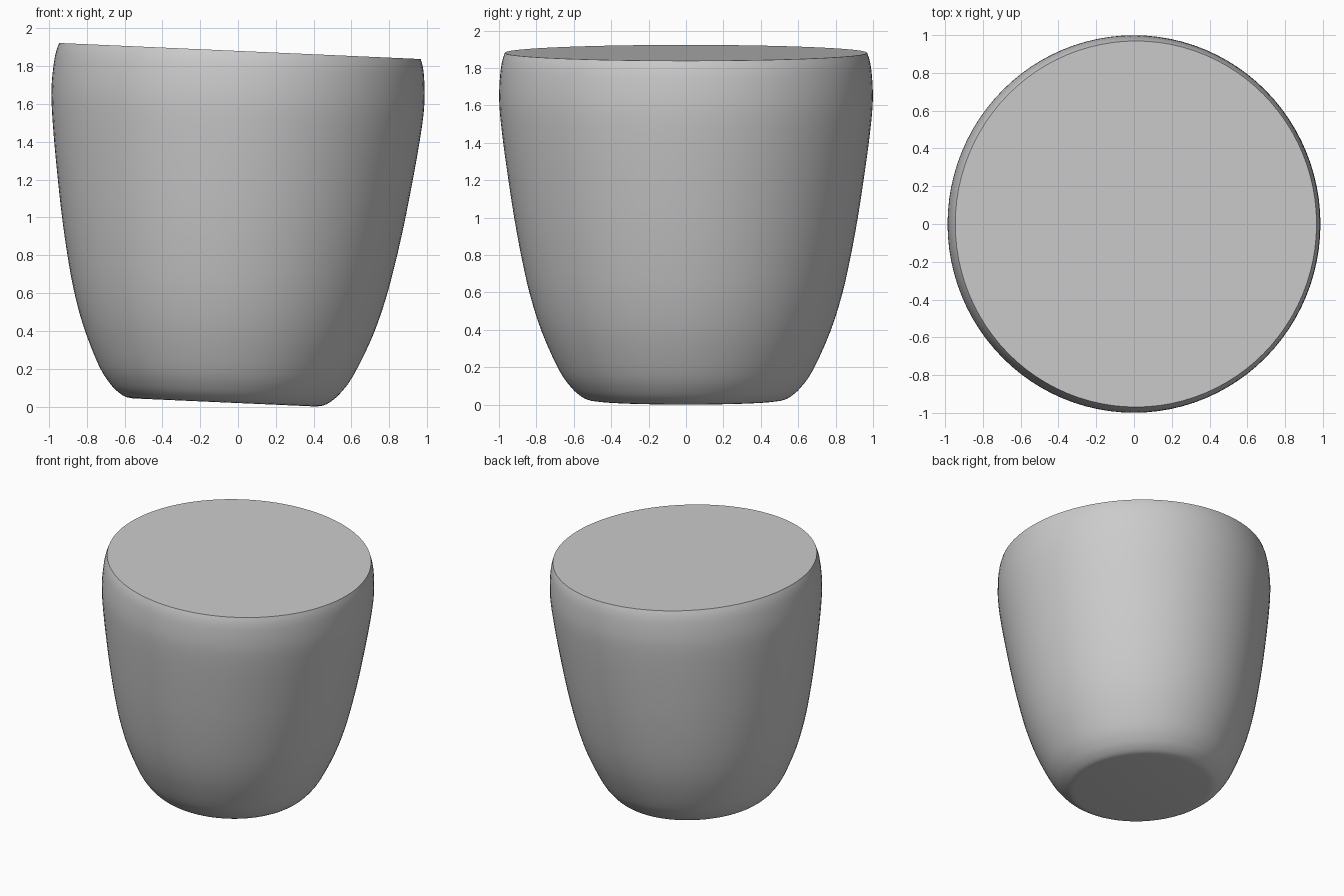
import bpy, bmesh, math
from mathutils import Matrix, Vector

if "Cube" in bpy.data.objects:
    bpy.data.objects.remove(bpy.data.objects["Cube"])

# Side profile (radius, height along the body's own axis), base to rim
PROFILE = [(0.49, 0.0), (0.53, 0.007), (0.57, 0.03), (0.615, 0.072), (0.68, 0.165),
           (0.772, 0.37), (0.835, 0.57), (0.88, 0.77), (0.917, 0.97), (0.948, 1.17),
           (0.976, 1.37), (0.995, 1.54), (0.999, 1.65), (0.992, 1.76), (0.982, 1.82),
           (0.969, 1.861)]
SEGMENTS = 96
TILT = math.radians(2.54)


def smooth_profile(points, steps=3):
    """Catmull-Rom curve through the profile points."""
    p = [Vector(q) for q in points]
    p = [2 * p[0] - p[1]] + p + [2 * p[-1] - p[-2]]
    out = []
    for i in range(1, len(p) - 2):
        for k in range(steps):
            t = k / steps
            a, b, c, d = p[i - 1:i + 3]
            out.append(0.5 * (2 * b + (c - a) * t + (2 * a - 5 * b + 4 * c - d) * t * t
                              + (3 * b - a - 3 * c + d) * t ** 3))
    return out + [p[-2]]


# Tapered round body with flat base and flat top
bm = bmesh.new()
rings = []
for r, h in smooth_profile(PROFILE):
    rings.append([bm.verts.new((0.988 * r * math.cos(2 * math.pi * i / SEGMENTS),
                                r * math.sin(2 * math.pi * i / SEGMENTS), h))
                  for i in range(SEGMENTS)])
for low, high in zip(rings, rings[1:]):
    for i in range(SEGMENTS):
        j = (i + 1) % SEGMENTS
        bm.faces.new((low[i], low[j], high[j], high[i]))
bm.faces.new(rings[0][::-1])
bm.faces.new(rings[-1])

# Slight lean to the right, then settle on the ground and centre
bm.transform(Matrix.Rotation(TILT, 4, 'Y'))
xs = [v.co.x for v in bm.verts]
zs = [v.co.z for v in bm.verts]
bmesh.ops.translate(bm, verts=bm.verts,
                    vec=(-(min(xs) + max(xs)) / 2, 0, -min(zs)))
mesh = bpy.data.meshes.new("tapered_body")
bm.to_mesh(mesh)
bm.free()

body = bpy.data.objects.new("tapered_body", mesh)
bpy.context.collection.objects.link(body)

# Plain grey
grey = bpy.data.materials.new("light_grey")
grey.diffuse_color = (0.6, 0.6, 0.6, 1)
grey.use_nodes = True
grey.node_tree.nodes["Principled BSDF"].inputs["Base Color"].default_value = grey.diffuse_color
mesh.materials.append(grey)

bpy.context.view_layer.objects.active = body
body.select_set(True)
bpy.ops.object.shade_smooth_by_angle(angle=math.radians(35))
